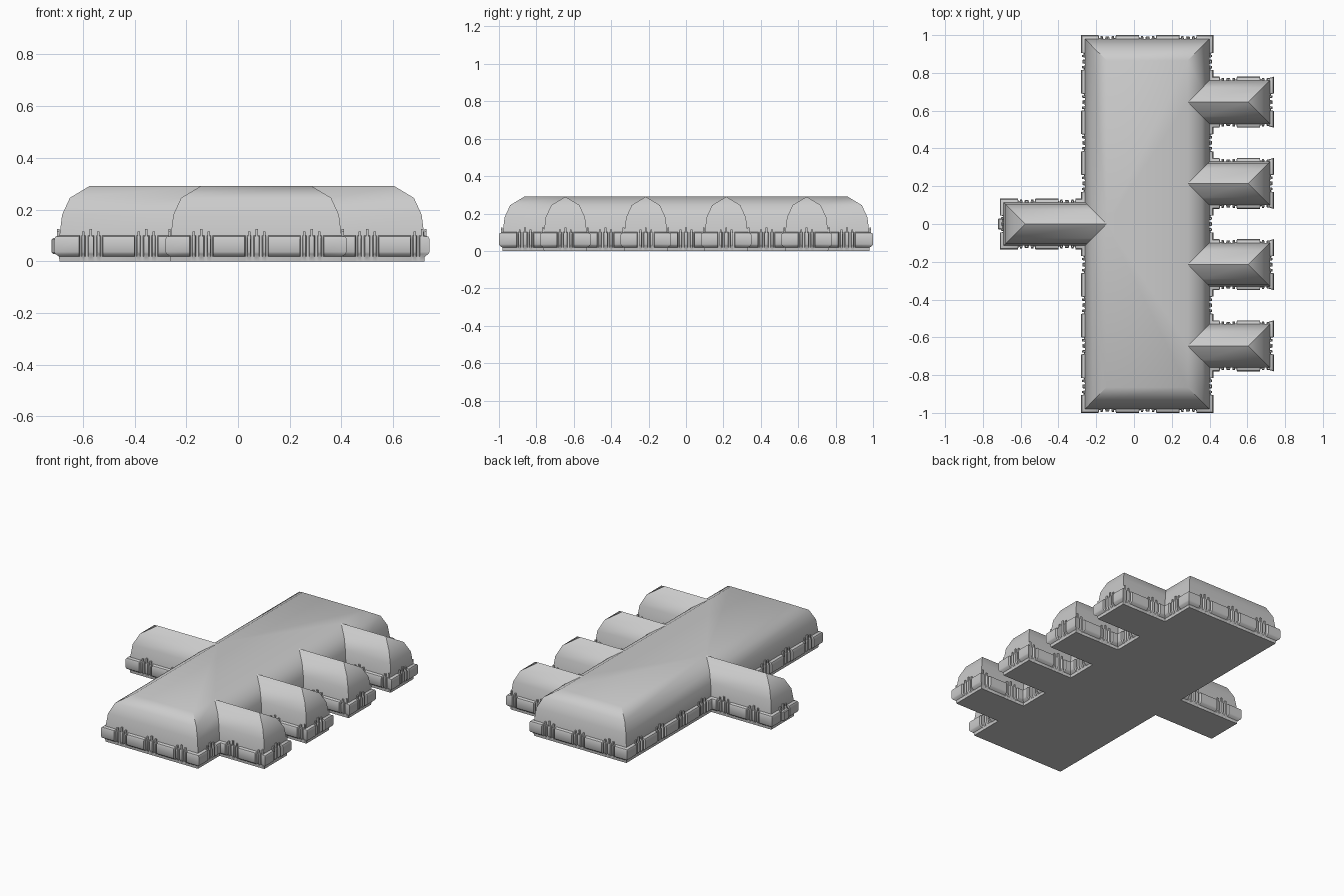
import bpy, bmesh, math
from mathutils import Vector

if "Cube" in bpy.data.objects:
    bpy.data.objects.remove(bpy.data.objects["Cube"])

# Footprint of hall and tunnels, counter-clockwise; edges at x = OPEN are open mouths
OPEN, HALF = 0.72, 0.115
pts = [(-0.26, -0.98), (0.40, -0.98)]
for yc in (-0.645, -0.215, 0.215, 0.645):
    pts += [(0.40, yc - HALF), (OPEN, yc - HALF), (OPEN, yc + HALF), (0.40, yc + HALF)]
pts += [(0.40, 0.98), (-0.26, 0.98), (-0.26, HALF), (-0.69, HALF), (-0.69, -HALF), (-0.26, -HALF)]
P = [Vector(p) for p in pts]
N = len(P)


def is_open(i):
    return P[i].x == OPEN and P[(i + 1) % N].x == OPEN


def inward(i):
    d = (P[(i + 1) % N] - P[i]).normalized()
    return Vector((-d.y, d.x))


def corner(i, d):
    """Footprint corner moved inward by d, staying on open mouths."""
    i %= N
    v = P[i].copy()
    for e in ((i - 1) % N, i):
        if not is_open(e):
            v += inward(e) * d
    return v


def finish(bm, name, angle=40):
    bmesh.ops.remove_doubles(bm, verts=bm.verts[:], dist=0.0005)
    me = bpy.data.meshes.new(name)
    bm.to_mesh(me)
    bm.free()
    ob = bpy.data.objects.new(name, me)
    bpy.context.collection.objects.link(ob)
    bpy.ops.object.select_all(action='DESELECT')
    ob.select_set(True)
    bpy.context.view_layer.objects.active = ob
    bpy.ops.object.shade_smooth_by_angle(angle=math.radians(angle))
    return ob


def add_box(bm, lo, hi):
    r = bmesh.ops.create_cube(bm, size=1)
    for v in r['verts']:
        v.co = Vector([(a + b) / 2 + c * (b - a) for a, b, c in zip(lo, hi, v.co)])


def centres(i):
    """Pillar positions along edge i, on the tile grid."""
    a, b = P[i], P[(i + 1) % N]
    axis = 0 if abs(b.x - a.x) > abs(b.y - a.y) else 1
    base, step = ((0.072, 0.2135), (0.0, 0.215))[axis]
    lo, hi = sorted((a[axis], b[axis]))
    return axis, lo, hi, [base + step * k for k in range(-6, 7) if lo < base + step * k < hi]


# Vaulted roof: rings of the footprint moved inward and up
bm = bmesh.new()
rings = [[bm.verts.new((*corner(i, d), z)) for i in range(N)]
         for z, d in ((0.10, 0), (0.18, 0.01), (0.245, 0.04), (0.29, HALF))]
for lower, upper in zip(rings, rings[1:]):
    for i in range(N):
        if not is_open(i):
            j = (i + 1) % N
            bm.faces.new((lower[i], lower[j], upper[j], upper[i]))
bmesh.ops.remove_doubles(bm, verts=bm.verts[:], dist=0.0005)
# Flat ceiling between the slopes
top = []
for i in range(N):
    c = corner(i, HALF)
    if -0.15 < c.x < 0.30 and (not top or (c - top[-1]).length > 0.001):
        top.append(c)
if (top[0] - top[-1]).length < 0.001:
    top.pop()
bm.faces.new([bm.verts.new((*c, 0.29)) for c in top])
finish(bm, "vaulted_roof")

# Lower wall: panels bulging outward, with recesses and ribs at each tile centre
PATTERN = ((0, .012), (.009, .012), (.012, 0), (.021, 0), (.024, .014),
           (.035, .014), (.037, .004), (.043, .004), (.046, .02))
LEVELS = ((0, 0), (0.018, 0.1), (0.028, 0.8), (0.036, 1), (0.086, 1), (0.095, 0.8), (0.10, 0))
bm = bmesh.new()
for i in range(N):
    if is_open(i):
        continue
    axis, lo, hi, cs = centres(i)
    a, b = P[i], P[(i + 1) % N]
    stations = {round(c + s * t, 4): o for c in cs for t, o in PATTERN for s in (-1, 1)
                if lo + 0.003 < c + s * t < hi - 0.003}
    order = sorted(stations, reverse=b[axis] < a[axis])
    cols = []
    for z, f in LEVELS:
        row = [corner(i, -0.02 * f)]
        for t in order:
            v = a.copy()
            v[axis] = t
            row.append(v - inward(i) * stations[t] * f)
        row.append(corner(i + 1, -0.02 * f))
        cols.append([bm.verts.new((*v, z)) for v in row])
    for r0, r1 in zip(cols, cols[1:]):
        for k in range(len(r0) - 1):
            bm.faces.new((r0[k], r0[k + 1], r1[k + 1], r1[k]))
finish(bm, "panelled_wall")

# Floor
bm = bmesh.new()
bm.faces.new([bm.verts.new((*p, 0)) for p in reversed(P)])
finish(bm, "floor")

# Rib tips rising above the panels
bm = bmesh.new()
for i in range(N):
    if is_open(i):
        continue
    axis, lo, hi, cs = centres(i)
    out = inward(i) * -0.009
    for c in cs:
        for off, h in ((-0.029, 0.115), (0, 0.125), (0.029, 0.115)):
            t = c + off
            if not lo + 0.01 < t < hi - 0.005:
                continue
            p = P[i].copy()
            p[axis] = t
            q = p + out
            l, u = [min(p.x, q.x), min(p.y, q.y), 0.09], [max(p.x, q.x), max(p.y, q.y), h]
            l[axis], u[axis] = t - 0.005, t + 0.005
            add_box(bm, l, u)
finish(bm, "rib_tips", 30)

# Bulge at the closed end of the left tunnel
bm = bmesh.new()
add_box(bm, (-0.72, -0.03, 0.028), (-0.69, 0.03, 0.09))
bmesh.ops.bevel(bm, geom=bm.edges[:], offset=0.005, segments=1, affect='EDGES')
finish(bm, "end_bulge", 30)
